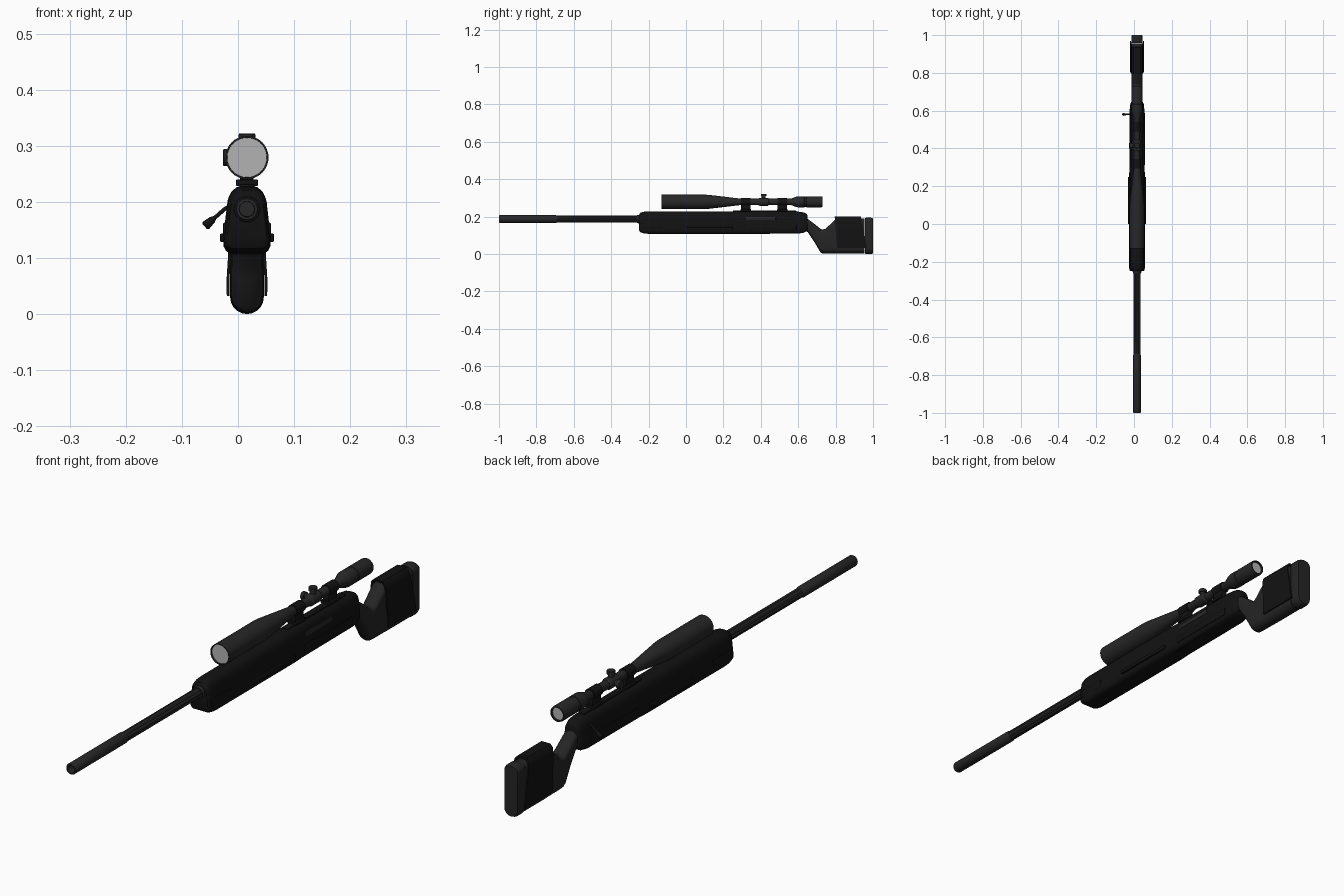
import bpy, bmesh, math
from mathutils import Vector

if "Cube" in bpy.data.objects:
    bpy.data.objects.remove(bpy.data.objects["Cube"])

CX = 0.016      # centre line of the rifle
BORE_Z = 0.187
SCOPE_Z = 0.279


def material(name, v):
    m = bpy.data.materials.new(name)
    m.diffuse_color = (v, v, v, 1)
    m.use_nodes = True
    m.node_tree.nodes["Principled BSDF"].inputs["Base Color"].default_value = m.diffuse_color
    return m


BLACK = material("matt_black", 0.006)
DARK = material("dark_polymer", 0.018)
STEEL = material("dark_steel", 0.02)
GLASS = material("lens_grey", 0.45)


def finish(bm, name, mat, angle=35):
    bmesh.ops.recalc_face_normals(bm, faces=bm.faces)
    mesh = bpy.data.meshes.new(name)
    bm.to_mesh(mesh)
    bm.free()
    ob = bpy.data.objects.new(name, mesh)
    bpy.context.collection.objects.link(ob)
    mesh.materials.append(mat)
    bpy.ops.object.select_all(action='DESELECT')
    ob.select_set(True)
    bpy.context.view_layer.objects.active = ob
    bpy.ops.object.shade_smooth_by_angle(angle=math.radians(angle))
    return ob


def loft(name, rings, mat, angle=35, closed=False):
    """Skin equal-length rings of points; cap the ends, or join last to first."""
    bm = bmesh.new()
    vs = [[bm.verts.new(p) for p in r] for r in rings]
    n = len(vs[0])
    pairs = list(zip(vs, vs[1:])) + ([(vs[-1], vs[0])] if closed else [])
    for a, b in pairs:
        for i in range(n):
            j = (i + 1) % n
            bm.faces.new((a[i], a[j], b[j], b[i]))
    if not closed:
        bm.faces.new(vs[0])
        bm.faces.new(vs[-1])
    return finish(bm, name, mat, angle)


def circle(centre, r, axis='Y', n=32):
    x, y, z = centre
    out = []
    for i in range(n):
        a = 2 * math.pi * i / n
        c, s = r * math.cos(a), r * math.sin(a)
        out.append({'Y': (x + c, y, z + s), 'Z': (x + c, y + s, z), 'X': (x, y + c, z + s)}[axis])
    return out


def lathe(name, profile, z, mat, closed=False):
    return loft(name, [circle((CX, y, z), r) for y, r in profile], mat, 30, closed)


def box(name, centre, size, mat, bevel=0.003):
    bm = bmesh.new()
    bmesh.ops.create_cube(bm, size=1)
    for v in bm.verts:
        v.co = Vector([c + p * s for c, p, s in zip(centre, v.co, size)])
    if bevel:
        bmesh.ops.bevel(bm, geom=bm.edges[:], offset=bevel, segments=2, profile=0.5, affect='EDGES')
    return finish(bm, name, mat)


# Chassis: one rounded cross-section swept along the length
half = [(0.03, 0.108), (0.037, 0.112), (0.0415, 0.12), (0.042, 0.135), (0.039, 0.165),
        (0.0365, 0.187), (0.034, 0.205), (0.028, 0.218), (0.018, 0.2265), (0.008, 0.228)]


def body_ring(y, sx, sz, h=half, mid=0.17):
    right = [(CX + x * sx, y, mid + (z - mid) * sz) for x, z in h]
    return right + [(2 * CX - x, y0, z) for x, y0, z in reversed(right)]


loft("chassis", [body_ring(*s) for s in [
    (-0.25, 0.82, 0.72), (-0.245, 0.92, 0.86), (-0.225, 0.99, 0.97), (-0.2, 1, 1),
    (0.26, 1, 1), (0.30, 0.93, 1), (0.60, 0.93, 0.98), (0.63, 0.88, 0.9),
    (0.645, 0.76, 0.78), (0.65, 0.6, 0.6)]], BLACK, 40)

# Raised side details on both flanks
for side, s in (("left", -1), ("right", 1)):
    box(f"side_rail_{side}", (CX + s * 0.042, 0.125, 0.136), (0.013, 0.25, 0.015), BLACK)
    box(f"fore_panel_{side}", (CX + s * 0.0385, -0.18, 0.148), (0.009, 0.11, 0.03), BLACK)
    box(f"rear_panel_{side}", (CX + s * 0.035, 0.45, 0.14), (0.012, 0.28, 0.03), BLACK)
box("ejection_cover", (CX + 0.032, 0.4, 0.19), (0.008, 0.16, 0.018), STEEL, 0.002)
box("magazine_plate", (CX, 0.37, 0.109), (0.05, 0.16, 0.006), BLACK, 0.002)

# Barrel: hollow muzzle section and fluted rear section
lathe("muzzle", [(-1, 0.014), (-1, 0.0185), (-0.996, 0.0205), (-0.695, 0.0205), (-0.688, 0.018),
                 (-0.68, 0.014)], BORE_Z, STEEL, True)
flutes = []
for y in (-0.95, -0.22):
    ring = []
    for i in range(40):
        a = 2 * math.pi * i / 40
        r = (0.018, 0.018, 0.018, 0.0155, 0.0155)[i % 5] if y > -0.9 else 0.0135
        ring.append((CX + r * math.cos(a), y, BORE_Z + r * math.sin(a)))
    flutes.append(ring)
flutes.insert(1, [(x, -0.69, z) for x, _, z in flutes[-1]])
loft("fluted_barrel", flutes, STEEL, 25)
lathe("barrel_collar", [(-0.262, 0.018), (-0.262, 0.022), (-0.24, 0.024), (-0.24, 0.018)],
      BORE_Z, STEEL, True)


# Butt stock: stadium-shaped sections following the side outline
def stadium(y, lo, hi, w):
    r = min(w, (hi - lo) / 2)
    pts = []
    for c, start in ((hi - r * 0.7, 0), (lo + r, math.pi)):
        rz = r * 0.7 if start == 0 else r
        for i in range(11):
            a = start + math.pi * i / 10
            pts.append((CX + w * math.cos(a), y, c + rz * math.sin(a)))
    return pts


loft("butt_stock", [stadium(*s) for s in [
    (0.62, 0.13, 0.195, 0.026), (0.65, 0.118, 0.188, 0.026), (0.69, 0.058, 0.158, 0.027),
    (0.718, 0.010, 0.136, 0.028), (0.726, 0.004, 0.131, 0.028), (0.745, 0.003, 0.134, 0.028),
    (0.80, 0.003, 0.186, 0.029), (0.82, 0.002, 0.19, 0.029), (0.955, 0.002, 0.19, 0.029)]], DARK, 40)
loft("butt_pad", [stadium(*s) for s in [
    (0.957, 0.002, 0.192, 0.029), (0.962, 0, 0.194, 0.03), (0.99, 0, 0.194, 0.03),
    (1.0, 0.004, 0.19, 0.027)]], DARK, 40)

# Cheek rest: slanted U-shaped shell over the stock
shell = [(0.036, 0.032), (0.0365, 0.06), (0.034, 0.1), (0.032, 0.17), (0.028, 0.19), (0.018, 0.2)]
outer = shell + [(-x, z) for x, z in reversed(shell)]
inner = [(x * 0.86, 0.032 + (z - 0.032) * 0.96) for x, z in reversed(outer)]
rings = [[(CX + x, y0 + slope * (0.2 - z), z) for x, z in outer + inner]
         for y0, slope in ((0.795, 0.07), (0.935, 0.2))]
loft("cheek_rest", rings, BLACK, 40)

# Telescopic sight: hollow bells at both ends with lenses inside
lathe("scope_tube", [(-0.118, 0.035), (-0.13, 0.0355), (-0.13, 0.0385), (0.10, 0.0385), (0.125, 0.037),
                     (0.285, 0.018), (0.30, 0.0165), (0.56, 0.0165), (0.59, 0.028), (0.60, 0.0295),
                     (0.632, 0.0295), (0.634, 0.0275), (0.642, 0.0275), (0.644, 0.0295),
                     (0.722, 0.0295), (0.73, 0.028), (0.73, 0.0235), (0.718, 0.0225)],
      SCOPE_Z, STEEL)
lathe("front_lens", [(-0.124, 0.0352), (-0.119, 0.0352)], SCOPE_Z, GLASS)
lathe("rear_lens", [(0.719, 0.0228), (0.7235, 0.0228)], SCOPE_Z, GLASS)

# Adjustment turrets on the top and both sides
ty = 0.415
lathe("turret_block", [(0.385, 0.0165), (0.392, 0.021), (0.438, 0.021), (0.445, 0.0165)], SCOPE_Z, STEEL)
steps = [(0.01, 0.011), (0.03, 0.011), (0.03, 0.015), (0.041, 0.015), (0.043, 0.0135)]
loft("top_turret", [circle((CX, ty, SCOPE_Z + d), r, 'Z') for d, r in steps], STEEL)
loft("left_turret", [circle((CX - d, ty, SCOPE_Z), r, 'X') for d, r in steps], STEEL)

# Scope mounts: ring, post and foot on a short rail
box("mount_rail", (CX, 0.42, 0.226), (0.026, 0.34, 0.012), BLACK)
for tag, y in (("front", 0.32), ("rear", 0.515)):
    lathe(f"mount_ring_{tag}", [(y - 0.025, 0.016), (y - 0.025, 0.0205), (y + 0.025, 0.0205),
                                (y + 0.025, 0.016)], SCOPE_Z, BLACK, True)
    box(f"mount_post_{tag}", (CX, y, 0.25), (0.024, 0.05, 0.03), BLACK)
    box(f"mount_foot_{tag}", (CX, y, 0.234), (0.04, 0.056, 0.012), BLACK)


# Bolt handle: shaft angled down to the left, ending in a flared knob
def rod_ring(p, r, ry, n=16):
    d = Vector((-0.73, 0, -0.68))
    u = Vector((d.z, 0, -d.x))
    return [Vector(p) + u * r * math.cos(2 * math.pi * i / n)
            + Vector((0, ry * math.sin(2 * math.pi * i / n), 0)) for i in range(n)]


loft("bolt_handle", [rod_ring((x, 0.58, z), r, ry) for x, z, r, ry in [
    (-0.01, 0.195, 0.004, 0.004), (-0.024, 0.187, 0.0035, 0.004), (-0.041, 0.172, 0.0035, 0.004),
    (-0.046, 0.168, 0.0065, 0.006), (-0.057, 0.158, 0.0085, 0.007),
    (-0.0595, 0.156, 0.006, 0.005)]], BLACK)
